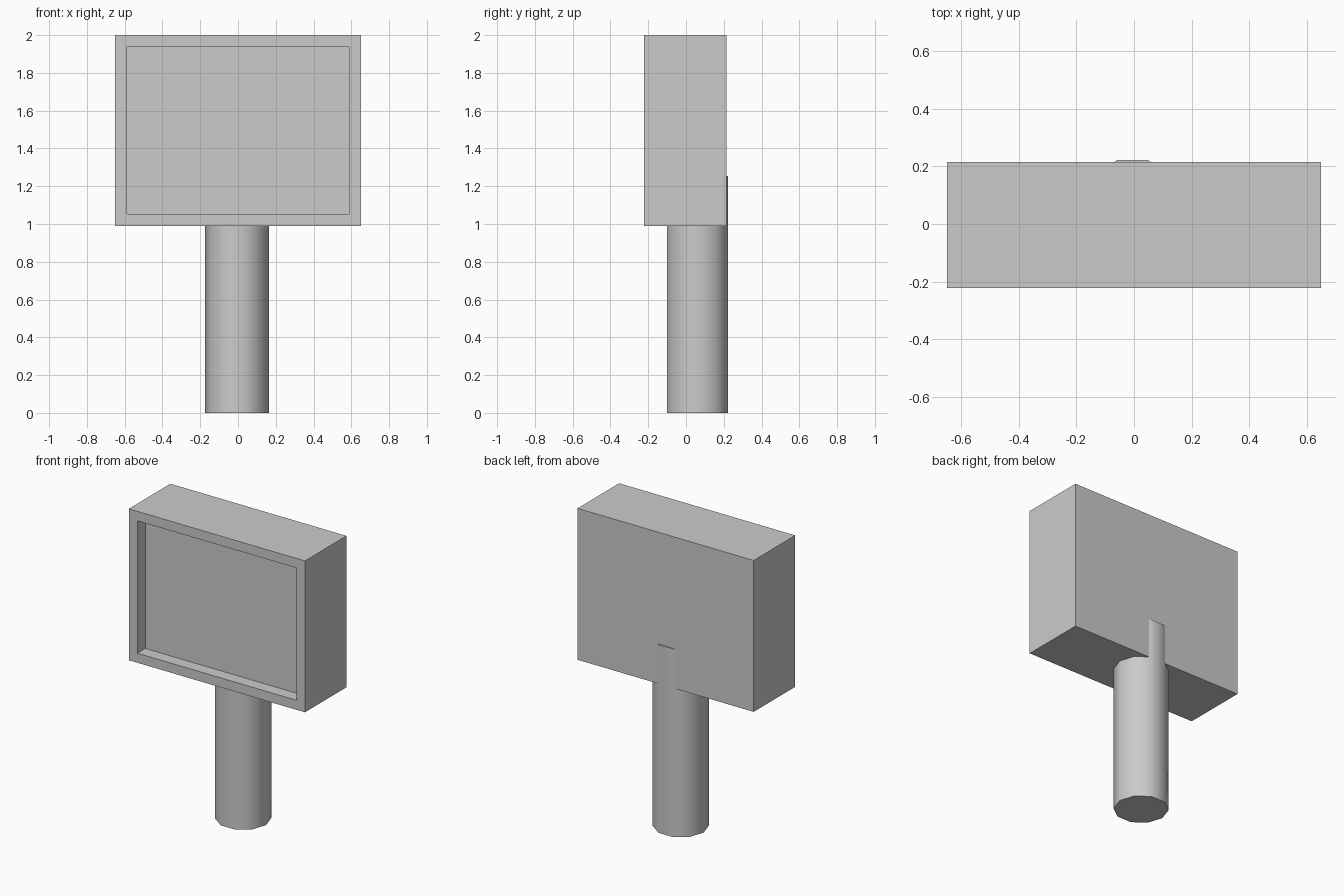
import bpy, bmesh, math
from mathutils import Matrix, Vector

if "Cube" in bpy.data.objects:
    bpy.data.objects.remove(bpy.data.objects["Cube"])


def finish(bm, name):
    bmesh.ops.recalc_face_normals(bm, faces=bm.faces)
    mesh = bpy.data.meshes.new(name)
    bm.to_mesh(mesh)
    bm.free()
    obj = bpy.data.objects.new(name, mesh)
    bpy.context.collection.objects.link(obj)
    return obj


# Sign box with a recessed front panel
Y0, Y1, Z0, Z1 = -0.223, 0.215, 0.99, 2.0
bm = bmesh.new()
size = Matrix.Diagonal((1.3, Y1 - Y0, Z1 - Z0, 1))
place = Matrix.Translation((0, (Y0 + Y1) / 2, (Z0 + Z1) / 2))
bmesh.ops.create_cube(bm, size=1, matrix=place @ size)
bm.normal_update()
front = min(bm.faces, key=lambda f: f.calc_center_median().y)
bmesh.ops.inset_region(bm, faces=[front], thickness=0.09)
panel = bmesh.ops.extrude_discrete_faces(bm, faces=[front])["faces"][0]
bmesh.ops.translate(bm, verts=panel.verts, vec=Vector((0, 0.083, 0)))
finish(bm, "sign_box")

# Ten-sided post, its top running up into the back of the box
HEIGHT = 1.255
bm = bmesh.new()
bmesh.ops.create_cone(
    bm, cap_ends=True, segments=10, radius1=0.17, radius2=0.17, depth=HEIGHT,
    matrix=Matrix.Translation((-0.005, 0.0615, HEIGHT / 2))
    @ Matrix.Rotation(math.radians(90), 4, "Z"))
post = finish(bm, "post")
bpy.context.view_layer.objects.active = post
post.select_set(True)
bpy.ops.object.shade_smooth_by_angle(angle=math.radians(50))
